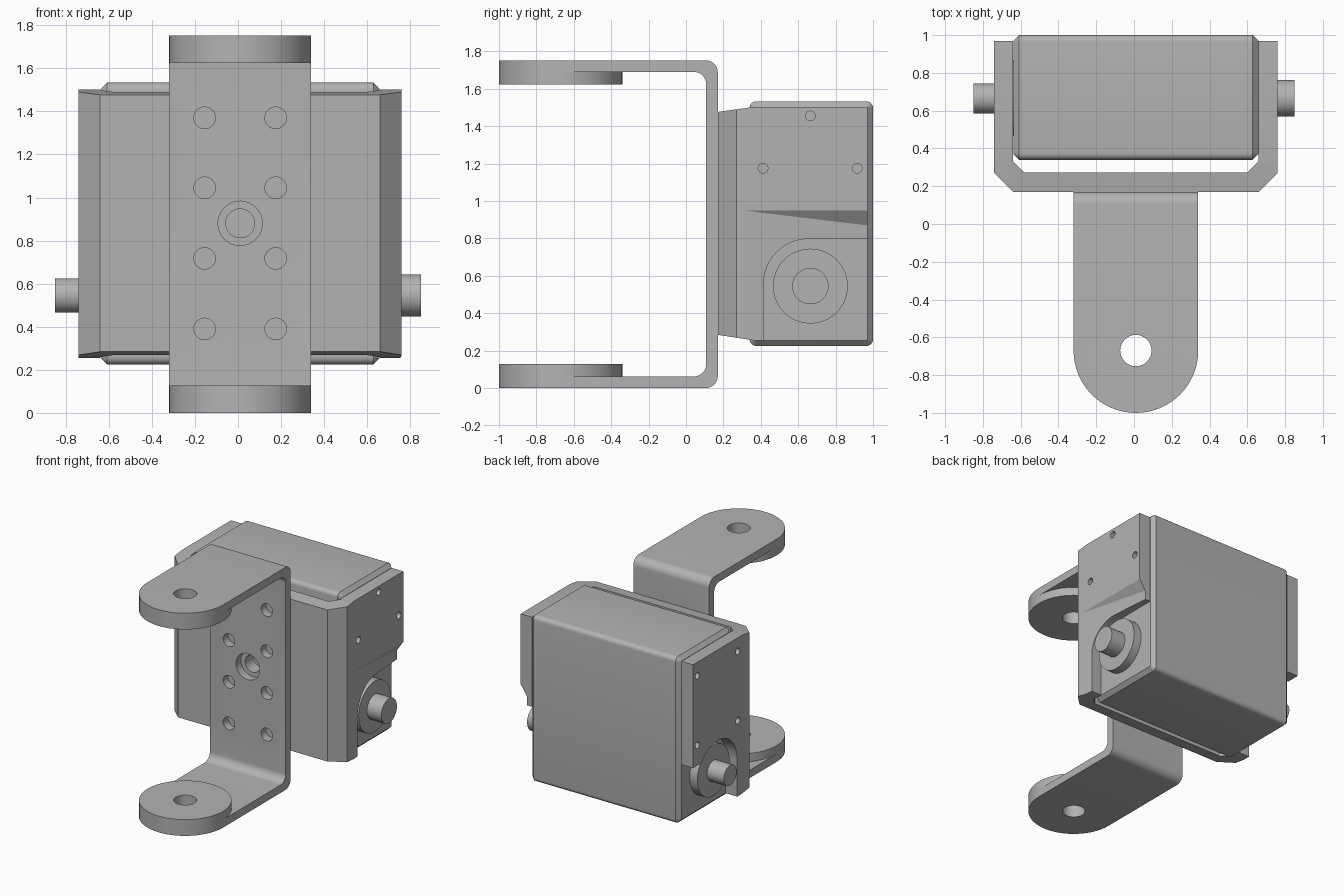
import bpy, bmesh
from math import sin, cos, pi
from mathutils import Vector

if "Cube" in bpy.data.objects:
    bpy.data.objects.remove(bpy.data.objects["Cube"], do_unlink=True)

grey = bpy.data.materials.new("light grey")
grey.use_nodes = True
grey.diffuse_color = (0.45, 0.45, 0.45, 1)
grey.node_tree.nodes["Principled BSDF"].inputs["Base Color"].default_value = (0.45, 0.45, 0.45, 1)

MID = 0.01                       # centre line of the assembly in x
AXIS_Y, AXIS_Z = 0.665, 0.545    # servo output axis


def arc(cx, cy, r, a0, a1, n=10):
    """Points on an arc, angles in units of pi."""
    angles = [pi * (a0 + (a1 - a0) * i / n) for i in range(n + 1)]
    return [(cx + r * cos(a), cy + r * sin(a)) for a in angles]


def circle(cx, cy, r, n=48):
    return arc(cx, cy, r, 0, 2, n)[:-1]


def place(axis, a, b, h):
    return {"x": (h, a, b), "y": (a, h, b), "z": (a, b, h)}[axis]


def loft(name, axis, rings):
    """Solid skinned through (points, height) rings along an axis."""
    bm = bmesh.new()
    rows = [[bm.verts.new(place(axis, a, b, h)) for a, b in pts] for pts, h in rings]
    for r0, r1 in zip(rows, rows[1:]):
        for i in range(len(r0)):
            j = (i + 1) % len(r0)
            bm.faces.new((r0[i], r0[j], r1[j], r1[i]))
    bm.faces.new(rows[0])
    bm.faces.new(rows[-1])
    bmesh.ops.recalc_face_normals(bm, faces=bm.faces)
    mesh = bpy.data.meshes.new(name)
    bm.to_mesh(mesh)
    bm.free()
    mesh.materials.append(grey)
    ob = bpy.data.objects.new(name, mesh)
    bpy.context.collection.objects.link(ob)
    return ob


def prism(name, axis, pts, lo, hi):
    return loft(name, axis, [(pts, lo), (pts, hi)])


def activate(ob):
    bpy.ops.object.select_all(action="DESELECT")
    ob.select_set(True)
    bpy.context.view_layer.objects.active = ob


def boolean(ob, cutter, op="DIFFERENCE"):
    activate(ob)
    mod = ob.modifiers.new("cut", "BOOLEAN")
    mod.operation, mod.object, mod.solver = op, cutter, "EXACT"
    bpy.ops.object.modifier_apply(modifier=mod.name)
    bpy.data.objects.remove(cutter, do_unlink=True)


def drill(ob, axis, a, b, r, lo, hi):
    boolean(ob, prism("drill", axis, circle(a, b, r, 32), lo, hi))


def smooth(ob):
    activate(ob)
    bpy.ops.object.shade_smooth_by_angle(angle=pi / 7)


# Bent bracket: C-shaped side profile trimmed to rounded ends
back, wall, top, bend = 0.17, 0.062, 1.752, 0.065
inner = back - wall
profile = [(-1.1, 0)] + arc(back - bend, bend, bend, -0.5, 0)
profile += arc(back - bend, top - bend, bend, 0, 0.5) + [(-1.1, top), (-1.1, top - wall)]
profile += arc(inner - bend, top - wall - bend, bend, 0.5, 0)
profile += arc(inner - bend, wall + bend, bend, 0, -0.5) + [(-1.1, wall)]
bracket = prism("bent_bracket", "x", profile, MID - 0.33, MID + 0.33)
PIVOT_Y, PIVOT_R = -0.67, 0.33
outline = [(MID + 0.33, 0.3), (MID - 0.33, 0.3)] + arc(MID, PIVOT_Y, PIVOT_R, 1, 2, 32)
boolean(bracket, prism("outline", "z", outline, -0.1, 1.9), "INTERSECT")
drill(bracket, "z", MID, PIVOT_Y, 0.083, -0.2, 2)
for x in (-0.155, 0.175):
    for z in (0.39, 0.717, 1.045, 1.37):
        drill(bracket, "y", x, z, 0.05, 0, 0.3)
drill(bracket, "y", MID, 0.88, 0.103, 0, 0.3)
smooth(bracket)

# Pivot pads on the inside of both arms
for name, z in (("upper_pivot_pad", top - 0.128), ("lower_pivot_pad", wall)):
    pad = prism(name, "z", circle(MID, PIVOT_Y, PIVOT_R, 64), z, z + 0.066)
    drill(pad, "z", MID, PIVOT_Y, 0.083, z - 0.1, z + 0.2)
    smooth(pad)

# U-shaped servo holder: plan outline, then tapered in side profile
half = [(0.75, 0.97), (0.75, 0.27), (0.65, back)]
half_in = [(0.59, 0.272), (0.65, 0.332), (0.65, 0.97)]
plan = [(MID + x, y) for x, y in half] + [(MID - x, y) for x, y in reversed(half)]
plan += [(MID - x, y) for x, y in reversed(half_in)] + [(MID + x, y) for x, y in half_in]
holder = prism("servo_holder", "z", plan, 0, 1.8)
side = [(0.1, 0.295), (0.36, 0.255), (1.1, 0.255), (1.1, 1.502), (0.36, 1.502), (0.1, 1.467)]
boolean(holder, prism("taper", "x", side, -1, 1), "INTERSECT")
drill(holder, "y", MID, 0.88, 0.067, 0, 0.4)

# Shallow relief on the left cheek, deepening towards the back
bm = bmesh.new()
for y, depth in ((0.3, 0.002), (1.05, 0.06)):
    for x, z in ((0.761, 0.95), (0.76 - depth, 0.86), (0.76 - depth, 0.1), (0.9, 0.1), (0.9, 0.95)):
        bm.verts.new(Vector((x, y, z)))
bmesh.ops.convex_hull(bm, input=bm.verts)
bmesh.ops.recalc_face_normals(bm, faces=bm.faces)
relief_mesh = bpy.data.meshes.new("relief")
bm.to_mesh(relief_mesh)
bm.free()
relief = bpy.data.objects.new("relief", relief_mesh)
bpy.context.collection.objects.link(relief)
boolean(holder, relief)

# Openings around the output shafts
opening = [(1.1, 0.1), (1.1, 0.797)] + arc(0.655, 0.557, 0.24, 0.5, 1, 16) + [(0.415, 0.1)]
boolean(holder, prism("left_opening", "x", opening, 0.6, 0.9))
notch = [(1.1, 0.1), (1.1, 0.69), (AXIS_Y, 0.69)]
notch = notch[:2] + arc(AXIS_Y, AXIS_Z, 0.245, 0.2, 1, 20) + [(0.42, 0.1)]
boolean(holder, prism("right_opening", "x", notch, -0.9, -0.6))

# Screw holes in the cheeks
for y, z in ((AXIS_Y, 1.455), (0.412, 1.175), (0.915, 1.175)):
    drill(holder, "x", y, z, 0.026, 0.7, 0.9)
for y in (0.412, 0.915):
    for z in (0.85, 1.395):
        drill(holder, "x", y, z, 0.026, -0.9, -0.68)
smooth(holder)


# Servo body: rounded block with chamfered ends
def rounded(inset, r):
    y0, y1, z0, z1 = 0.34 + inset, 1 - inset, 0.225 + inset, 1.533 - inset
    return (arc(y1 - r, z0 + r, r, -0.5, 0, 6) + arc(y1 - r, z1 - r, r, 0, 0.5, 6)
            + arc(y0 + r, z1 - r, r, 0.5, 1, 6) + arc(y0 + r, z0 + r, r, 1, 1.5, 6))


full, end = rounded(0, 0.035), rounded(0.03, 0.006)
body = loft("servo_body", "x", [(end, MID - 0.648), (full, MID - 0.618),
                                (full, MID + 0.618), (end, MID + 0.648)])
smooth(body)

# Output collars and shafts on both sides
for label, s, r in (("left", 1, 0.097), ("right", -1, 0.08)):
    collar = prism(label + "_collar", "x", circle(AXIS_Y, AXIS_Z, 0.2), MID + s * 0.62, MID + s * 0.715)
    shaft = prism(label + "_shaft", "x", circle(AXIS_Y, AXIS_Z, r), MID + s * 0.65, s * 0.85)
    smooth(collar)
    smooth(shaft)
